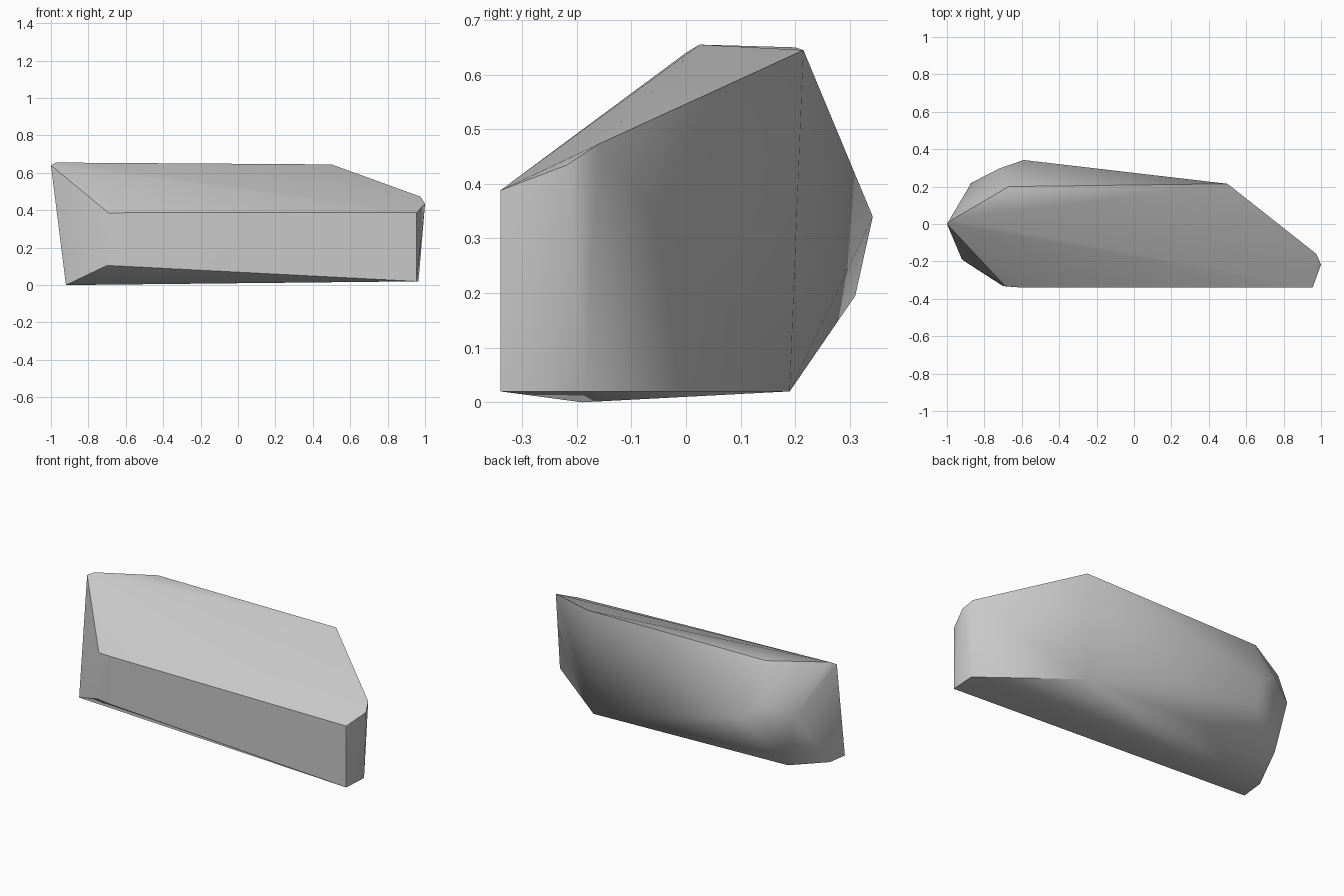
import bpy
import bmesh
from math import radians

cube = bpy.data.objects.get("Cube")
if cube:
    bpy.data.objects.remove(cube, do_unlink=True)

# Stone colour
stone = bpy.data.materials.new("stone_grey")
stone.use_nodes = True
colour = (0.58, 0.58, 0.58, 1)
stone.diffuse_color = colour
bsdf = stone.node_tree.nodes["Principled BSDF"]
bsdf.inputs["Base Color"].default_value = colour
bsdf.inputs["Roughness"].default_value = 0.9

# Corner points of the boulder, grouped by side
top_rim = [(-1, 0, .64), (-.97, .025, .655), (-.67, .2, .65), (.5, .215, .645)]
back_bulge = [(-.87, .22, .365), (-.72, .297, .43), (-.59, .342, .34), (-.575, .31, .195)]
right_end = [(.975, -.16, .473), (1, -.217, .435)]
front_wall = [(.955, -.34, .388), (-.6, -.34, .387), (-.69, -.332, .384),
              (-.7, -.332, .105), (-.6, -.34, .1), (.955, -.34, .02)]
base = [(.965, -.185, .02), (.48, .19, .02), (-.81, .19, .057),
        (-.915, -.057, .01), (-.92, -.19, 0)]

# Wrap the corners in a hull
bm = bmesh.new()
for point in top_rim + back_bulge + right_end + front_wall + base:
    bm.verts.new(point)
hull = bmesh.ops.convex_hull(bm, input=bm.verts)
loose = [v for v in bm.verts if not v.link_faces]
bmesh.ops.delete(bm, geom=loose, context="VERTS")
bmesh.ops.recalc_face_normals(bm, faces=bm.faces)

mesh = bpy.data.meshes.new("boulder")
bm.to_mesh(mesh)
bm.free()
mesh.materials.append(stone)
boulder = bpy.data.objects.new("boulder", mesh)
bpy.context.collection.objects.link(boulder)

# Soft facets with crisp main ridges
bpy.ops.object.select_all(action="DESELECT")
boulder.select_set(True)
bpy.context.view_layer.objects.active = boulder
bpy.ops.object.shade_smooth_by_angle(angle=radians(42))
